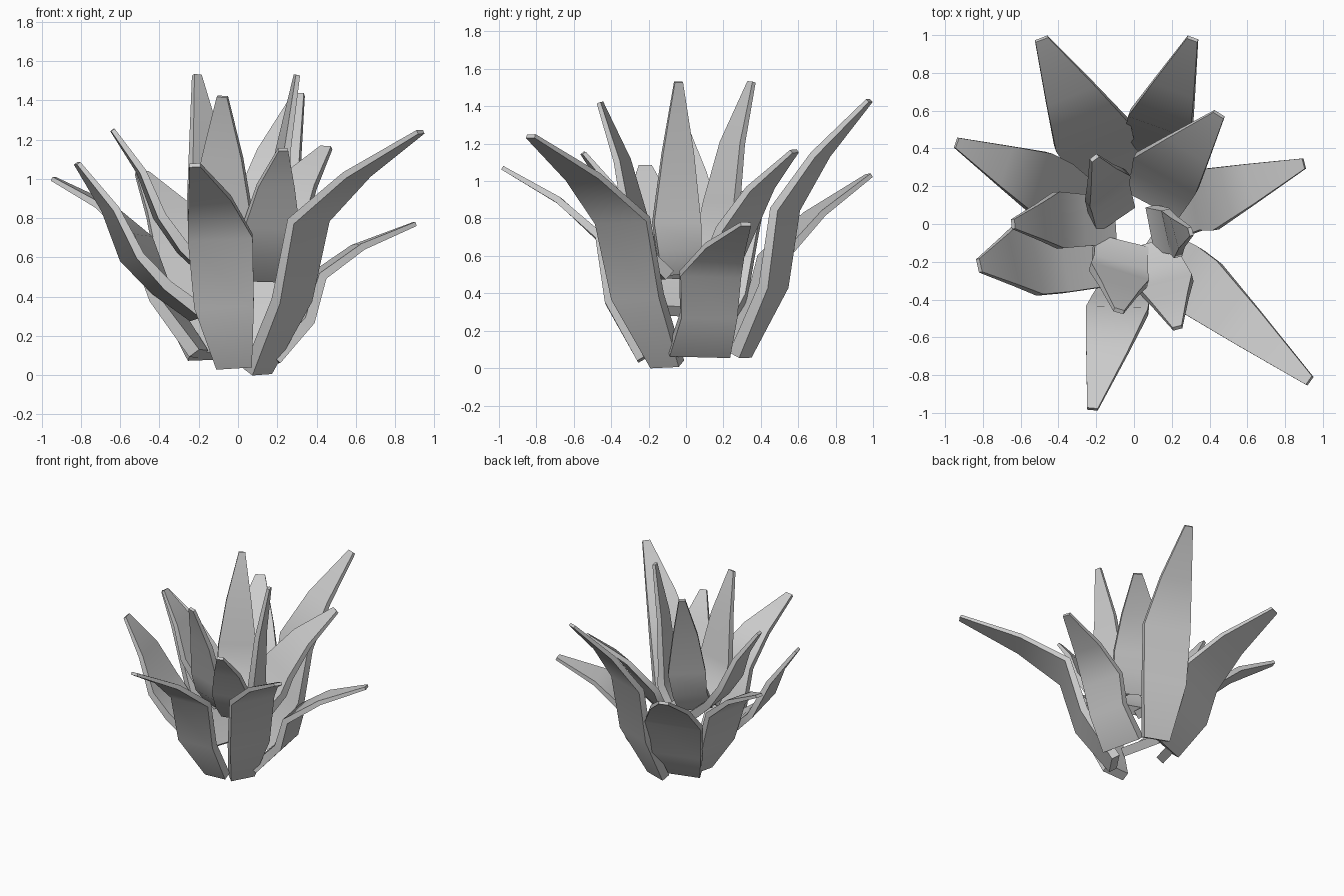
import bpy, bmesh, math
from mathutils import Vector

if "Cube" in bpy.data.objects:
    bpy.data.objects.remove(bpy.data.objects["Cube"])

# relative width and thickness at root, low, bend, upper, tip
WIDTHS = [0.55, 0.92, 1.0, 0.66, 0.17]
THICK = [0.065, 0.055, 0.045, 0.035, 0.022]


def leaf(name, root, bend, tip, width, side_deg, root_w=0.55, bulge=0.07):
    """Bent tapering blade running root -> bend -> tip; side_deg is its width direction."""
    root, bend, tip = Vector(root), Vector(bend), Vector(tip)
    out = Vector((tip.x - root.x, tip.y - root.y, 0)).normalized()
    side = Vector((math.cos(math.radians(side_deg)), math.sin(math.radians(side_deg)), 0))
    low = root.lerp(bend, 0.47) + out * bulge
    up = bend.lerp(tip, 0.45) + Vector((0, 0, 0.03)) - out * 0.015
    pts = [root, low, bend, up, tip]
    bm = bmesh.new()
    rings = []
    for i, p in enumerate(pts):
        along = (pts[min(i + 1, 4)] - pts[max(i - 1, 0)]).normalized()
        s = (side - along * side.dot(along) * 0.5).normalized()
        n = s.cross(along).normalized() * THICK[i] / 2
        w = s * width * (root_w if i == 0 else WIDTHS[i]) / 2
        rings.append([bm.verts.new(p + v) for v in (-w - n, w - n, w + n, -w + n)])
    for a, b in zip(rings, rings[1:]):
        for k in range(4):
            bm.faces.new((a[k], a[(k + 1) % 4], b[(k + 1) % 4], b[k]))
    bm.faces.new(rings[0][::-1])
    bm.faces.new(rings[-1])
    bmesh.ops.recalc_face_normals(bm, faces=bm.faces)
    me = bpy.data.meshes.new(name)
    bm.to_mesh(me)
    bm.free()
    ob = bpy.data.objects.new(name, me)
    bpy.context.collection.objects.link(ob)
    bpy.context.view_layer.objects.active = ob
    ob.select_set(True)
    bpy.ops.object.shade_smooth_by_angle(angle=math.radians(60))
    ob.select_set(False)


# outer ring, rooted near the ground
leaf("outer_leaf_front", (-0.02, -0.23, 0.05), (-0.09, -0.46, 0.70), (-0.22, -0.98, 1.07), 0.33, 0)
leaf("outer_leaf_front_right", (0.10, -0.10, 0.02), (0.36, -0.34, 0.79), (0.93, -0.83, 1.24), 0.33, 58)
leaf("outer_leaf_right", (0.16, 0.07, 0.08), (0.40, 0.13, 0.50), (0.90, 0.32, 0.77), 0.33, 100, root_w=1.0)
leaf("outer_leaf_back_right", (0.04, 0.29, 0.07), (0.14, 0.53, 0.85), (0.31, 0.98, 1.43), 0.35, -20)
leaf("outer_leaf_back", (-0.10, 0.22, 0.10), (-0.22, 0.47, 0.60), (-0.49, 0.98, 1.03), 0.42, 18, root_w=0.75)
leaf("outer_leaf_back_left", (-0.20, 0.10, 0.11), (-0.50, 0.22, 0.70), (-0.94, 0.43, 1.00), 0.33, 75, 0.5, 0.05)
leaf("outer_leaf_left", (-0.20, -0.17, 0.31), (-0.54, -0.17, 0.60), (-0.82, -0.22, 1.08), 0.42, 103, 0.8, 0.03)

# middle ring, rooted higher
leaf("middle_leaf_right", (0.10, 0.12, 0.50), (0.17, 0.27, 0.75), (0.45, 0.58, 1.16), 0.38, -28, 0.85, 0.03)
leaf("middle_leaf_front", (0.09, -0.12, 0.50), (0.17, -0.32, 0.76), (0.23, -0.55, 1.15), 0.29, 14, 0.85, 0.03)
leaf("middle_leaf_left", (-0.12, 0.02, 0.50), (-0.40, 0.02, 0.81), (-0.64, 0.00, 1.25), 0.30, 95, 0.85, 0.03)

# inner ring, nearly upright
leaf("inner_leaf_front", (-0.07, -0.11, 0.53), (-0.08, -0.27, 0.80), (-0.08, -0.46, 1.42), 0.32, -17, 0.9, 0.04)
leaf("inner_leaf_back", (-0.11, 0.04, 0.55), (-0.14, 0.19, 0.88), (-0.21, 0.35, 1.53), 0.27, 38, 0.9, 0.04)
leaf("inner_leaf_right", (0.11, -0.02, 0.52), (0.20, -0.05, 0.78), (0.30, -0.04, 1.53), 0.26, 105, 0.9, 0.04)
